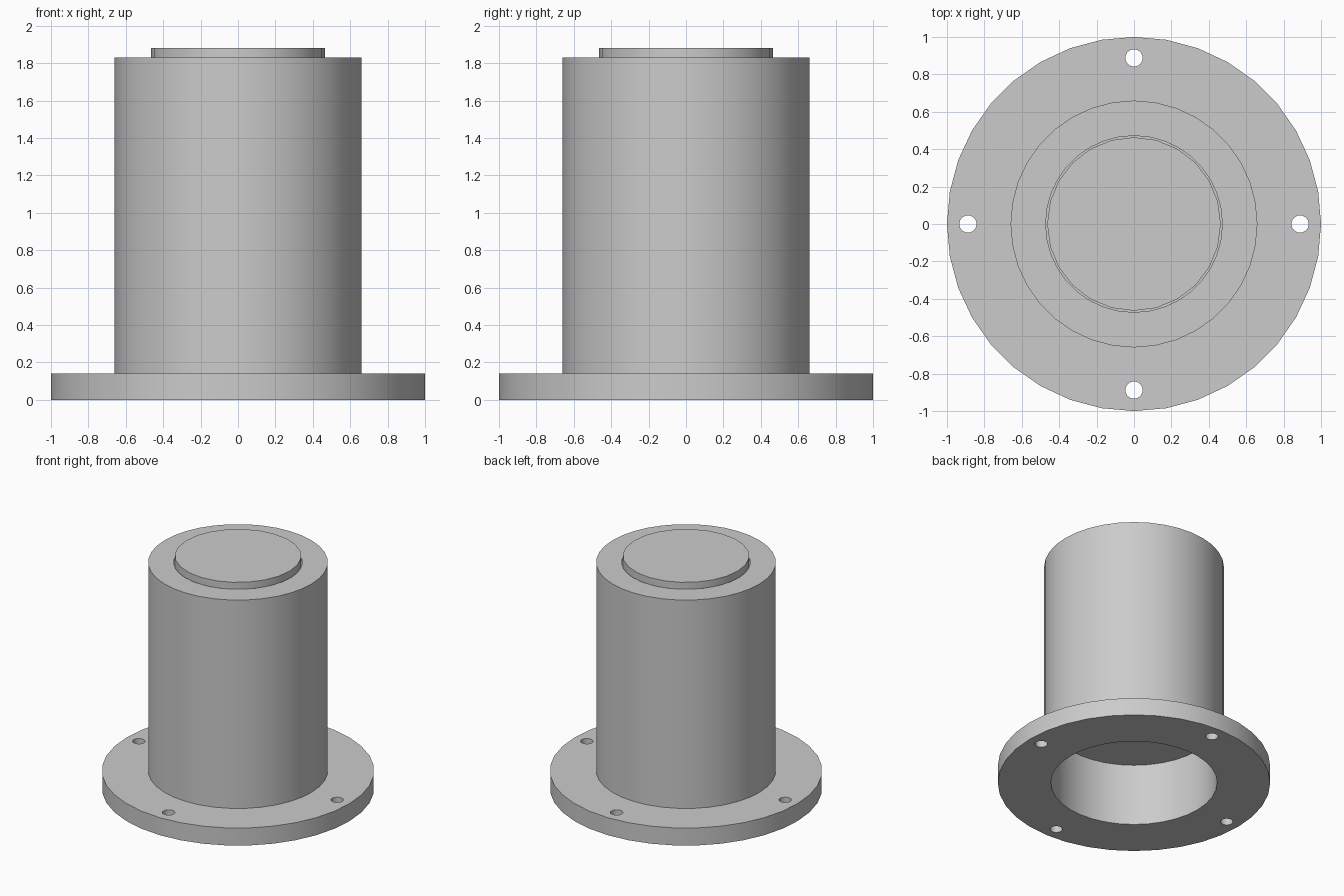
import bpy, bmesh, math

default = bpy.data.objects.get("Cube")
if default:
    bpy.data.objects.remove(default, do_unlink=True)

# One plain metal colour
GREY = (0.6, 0.6, 0.6, 1.0)
metal = bpy.data.materials.new("grey metal")
metal.use_nodes = True
metal.diffuse_color = GREY
metal.node_tree.nodes["Principled BSDF"].inputs["Base Color"].default_value = GREY


def lathe(name, profile, sides, closed):
    """Revolve an (r, z) profile; open profiles end on the axis."""
    bm = bmesh.new()
    verts = [bm.verts.new((r, 0, z)) for r, z in profile]
    edges = [bm.edges.new(pair) for pair in zip(verts, verts[1:])]
    if closed:
        edges.append(bm.edges.new((verts[-1], verts[0])))
    bmesh.ops.spin(bm, geom=verts + edges, cent=(0, 0, 0), axis=(0, 0, 1),
                   angle=2 * math.pi, steps=sides, use_merge=False)
    bmesh.ops.remove_doubles(bm, verts=bm.verts, dist=0.0005)
    bmesh.ops.recalc_face_normals(bm, faces=bm.faces)
    mesh = bpy.data.meshes.new(name)
    bm.to_mesh(mesh)
    bm.free()
    obj = bpy.data.objects.new(name, mesh)
    bpy.context.collection.objects.link(obj)
    mesh.materials.append(metal)
    return obj


def select_only(obj):
    bpy.ops.object.select_all(action='DESELECT')
    obj.select_set(True)
    bpy.context.view_layer.objects.active = obj


# Hollow barrel with its mounting flange and an inward lip at the top
housing = lathe("flanged_housing", [
    (0.61, 0), (1, 0), (1, 0.142), (0.66, 0.142), (0.66, 1.83),
    (0.472, 1.83), (0.472, 1.7), (0.61, 1.7)], 36, True)

# Four bolt holes through the flange
for i in range(4):
    a = i * math.pi / 2
    bpy.ops.mesh.primitive_cylinder_add(
        vertices=24, radius=0.046, depth=0.4,
        location=(0.888 * math.cos(a), 0.888 * math.sin(a), 0.07))
    cutter = bpy.context.object
    cutter.name = "bolt_hole_cutter"
    cutter.data.materials.append(metal)
    cut = housing.modifiers.new("bolt_hole", 'BOOLEAN')
    cut.operation = 'DIFFERENCE'
    cut.solver = 'EXACT'
    cut.object = cutter
    select_only(housing)
    bpy.ops.object.modifier_apply(modifier=cut.name)
    bpy.data.objects.remove(cutter, do_unlink=True)

# Piston head closing the bore, and the rod rising through the lip
piston = lathe("piston_head", [(0, 0.5), (0.608, 0.5), (0.608, 0.8), (0, 0.8)],
               36, False)
rod = lathe("piston_rod", [(0, 0.8), (0.464, 0.8), (0.464, 1.882), (0, 1.882)],
            24, False)

# Smooth walls with crisp rims
for obj in (housing, piston, rod):
    select_only(obj)
    bpy.ops.object.shade_smooth_by_angle(angle=math.radians(30))
